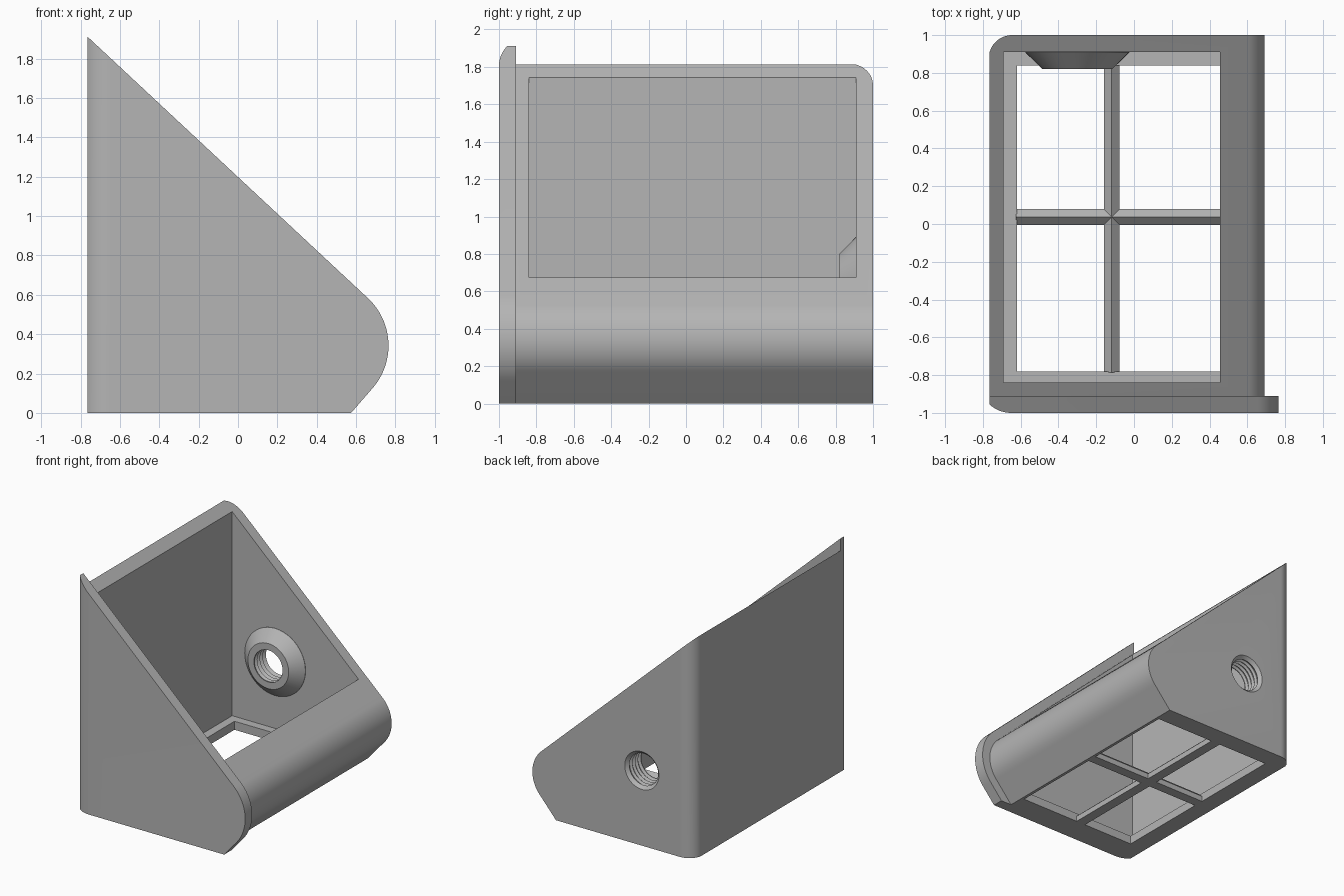
import bpy, bmesh
from math import sin, cos, tan, radians, sqrt, pi
from mathutils import Vector

cube = bpy.data.objects.get("Cube")
if cube:
    bpy.data.objects.remove(cube, do_unlink=True)

grey = bpy.data.materials.new("plain grey")
grey.use_nodes = True
GREY = (0.46, 0.46, 0.46, 1)
grey.diffuse_color = GREY
grey.node_tree.nodes["Principled BSDF"].inputs["Base Color"].default_value = GREY

LEFT = -0.765            # flat rear panel
TILT = radians(47)       # direction of the sloping face's normal
NOSE = (0.435, 0.342)    # centre of the rounded nose


def finish(name, bm):
    bmesh.ops.recalc_face_normals(bm, faces=bm.faces)
    mesh = bpy.data.meshes.new(name)
    bm.to_mesh(mesh)
    bm.free()
    mesh.materials.append(grey)
    obj = bpy.data.objects.new(name, mesh)
    bpy.context.collection.objects.link(obj)
    return obj


def prism(name, points, vector):
    """Extrude a closed outline along a vector."""
    bm = bmesh.new()
    face = bm.faces.new([bm.verts.new(p) for p in points])
    new = bmesh.ops.extrude_face_region(bm, geom=[face])["geom"]
    moved = [v for v in new if isinstance(v, bmesh.types.BMVert)]
    bmesh.ops.translate(bm, verts=moved, vec=vector)
    return finish(name, bm)


def box(name, x0, x1, y0, y1, z0, z1):
    outline = [(x0, y0, z0), (x1, y0, z0), (x1, y1, z0), (x0, y1, z0)]
    return prism(name, outline, (0, 0, z1 - z0))


def lathe(name, profile, x, z, steps=48):
    """Turn (radius, y) points about an axis along y, with closed ends."""
    bm = bmesh.new()
    rings = [[bm.verts.new((x + r * cos(2 * pi * i / steps), y,
                            z + r * sin(2 * pi * i / steps)))
              for i in range(steps)] for r, y in profile]
    for a, b in zip(rings, rings[1:]):
        for i in range(steps):
            j = (i + 1) % steps
            bm.faces.new((a[i], a[j], b[j], b[i]))
    bm.faces.new(rings[0])
    bm.faces.new(rings[-1])
    return finish(name, bm)


def combine(target, other, operation):
    other.hide_render = True
    mod = target.modifiers.new("combine", 'BOOLEAN')
    mod.operation, mod.object, mod.solver = operation, other, 'EXACT'
    bpy.context.view_layer.objects.active = target
    bpy.ops.object.modifier_apply(modifier=mod.name)
    bpy.data.objects.remove(other, do_unlink=True)


def side_outline(radius, y):
    """Wedge with a rounded nose of the given radius."""
    pts = []
    for i in range(25):
        a = TILT - i / 24 * radians(89)
        pts.append((NOSE[0] + radius * cos(a), y, NOSE[1] + radius * sin(a)))
    x, _, z = pts[-1]
    pts.append((x - z * tan(radians(41)), y, 0))
    pts.append((LEFT, y, 0))
    x, _, z = pts[0]
    pts.append((LEFT, y, z + (x - LEFT) / tan(TILT)))
    return pts


# Housing and the larger front side plate
housing = prism("housing", side_outline(0.257, -0.95), (0, 1.95, 0))
plate = prism("side_plate", side_outline(0.33, -1), (0, 0.09, 0))
combine(housing, plate, 'UNION')

# Rounded vertical corners along the rear panel
plan = [(1, -1, -0.1), (1, 1, -0.1)]
for side, r, w in ((1, 0.125, 0.12), (-1, 0.17, 0.115)):
    arc = []
    for i in range(11):
        d = w * i / 10
        arc.append((LEFT + w - d, side * (1 - r + sqrt(r * r - d * d)), -0.1))
    plan += arc if side == 1 else arc[::-1]
combine(housing, prism("corner_shape", plan, (0, 0, 2.2)), 'INTERSECT')

# Cavity open to the slope, and the window in the floor
combine(housing, box("cavity", -0.69, 0.455, -0.84, 0.91, 0.07, 2.2), 'DIFFERENCE')
combine(housing, box("floor_window", -0.62, 0.455, -0.78, 0.84, -0.1, 0.2), 'DIFFERENCE')

# Conical boss on the inner wall
HX, HZ = -0.3, 0.615
boss = lathe("boss", [(0.275, 0.95), (0.275, 0.908), (0.185, 0.82)], HX, HZ)
combine(housing, boss, 'UNION')

# Threaded through hole with a chamfered mouth
profile = [(0.165, 1.05), (0.155, 1.0), (0.13, 0.975)]
for i in range(4):
    y = 0.965 - i * 0.036
    profile += [(0.148, y - 0.012), (0.148, y - 0.018), (0.13, y - 0.03)]
profile.append((0.13, 0.75))
combine(housing, lathe("thread", profile, HX, HZ), 'DIFFERENCE')

# Ridged cross bars in the window
CX, CY, H = -0.118, 0.037, 0.042
section = [(-H, 0), (H, 0), (H, 0.045), (0, 0.085), (-H, 0.045)]
bars = prism("cross_bars", [(CX + s, -0.785, z) for s, z in section], (0, 1.63, 0))
rail = prism("cross_rail", [(-0.625, CY + s, z) for s, z in section], (1.085, 0, 0))
combine(bars, rail, 'UNION')

for obj in (housing, bars):
    bpy.ops.object.select_all(action='DESELECT')
    obj.select_set(True)
    bpy.context.view_layer.objects.active = obj
    bpy.ops.object.shade_smooth_by_angle(angle=radians(25))
